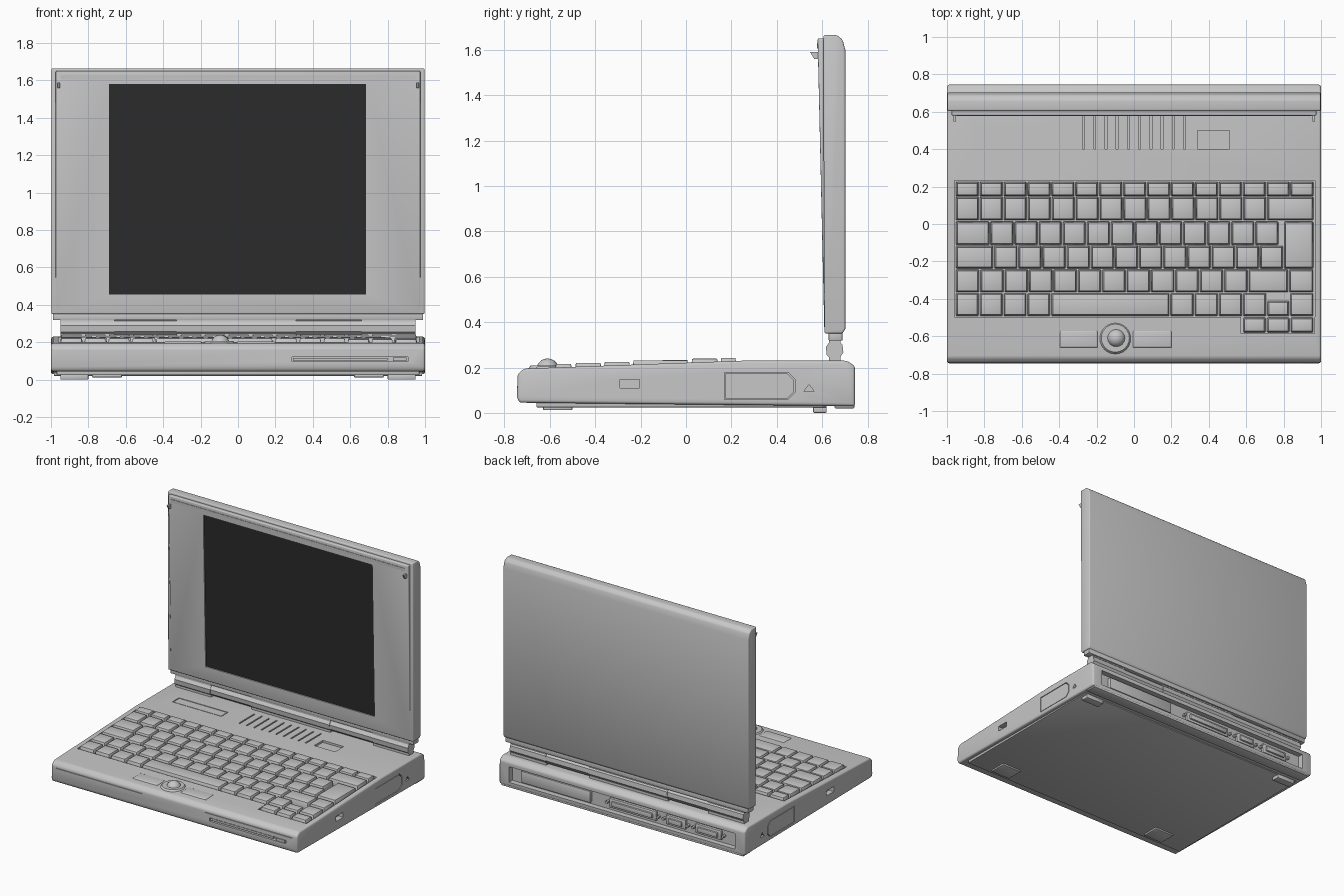
import bpy, bmesh, math
from mathutils import Vector

if "Cube" in bpy.data.objects:
    bpy.data.objects.remove(bpy.data.objects["Cube"])


def material(name, value):
    m = bpy.data.materials.new(name)
    m.use_nodes = True
    m.diffuse_color = (value, value, value, 1)
    m.node_tree.nodes["Principled BSDF"].inputs["Base Color"].default_value = (value, value, value, 1)
    return m


GREY = material("case grey", 0.57)
DARK = material("screen black", 0.024)


def activate(ob):
    bpy.ops.object.select_all(action="DESELECT")
    ob.select_set(True)
    bpy.context.view_layer.objects.active = ob


def smooth(ob):
    activate(ob)
    bpy.ops.object.shade_smooth_by_angle(angle=math.radians(35))


def apply(ob, mod):
    activate(ob)
    bpy.ops.object.modifier_apply(modifier=mod.name)


def finish(name, bm, mat=GREY, bevel=0, segments=2):
    bmesh.ops.recalc_face_normals(bm, faces=bm.faces)
    mesh = bpy.data.meshes.new(name)
    bm.to_mesh(mesh)
    bm.free()
    mesh.materials.append(mat)
    ob = bpy.data.objects.new(name, mesh)
    bpy.context.collection.objects.link(ob)
    if bevel:
        mod = ob.modifiers.new("bevel", "BEVEL")
        mod.width, mod.segments, mod.limit_method, mod.angle_limit = bevel, segments, "ANGLE", 0.6
        apply(ob, mod)
    smooth(ob)
    return ob


def add_box(bm, x, y, z, taper=0):
    """Box from (min, max) pairs, its top drawn in by taper."""
    verts = bmesh.ops.create_cube(bm, size=1)["verts"]
    for v in verts:
        s = [1 if c > 0 else 0 for c in v.co]
        t = taper * s[2]
        v.co = Vector((x[s[0]] + t * (1 - 2 * s[0]), y[s[1]] + t * (1 - 2 * s[1]), z[s[2]]))


def boxes(name, specs, mat=GREY, bevel=0):
    bm = bmesh.new()
    for spec in specs:
        add_box(bm, *spec)
    return finish(name, bm, mat, bevel)


def prism(name, profile, x0, x1, mat=GREY, bevel=0, segments=3):
    """A (y, z) profile drawn out along x."""
    bm = bmesh.new()
    ends = [[bm.verts.new((x, y, z)) for y, z in profile] for x in (x0, x1)]
    for ring in ends:
        bm.faces.new(ring)
    for i in range(len(profile)):
        bm.faces.new((ends[0][i - 1], ends[0][i], ends[1][i], ends[1][i - 1]))
    return finish(name, bm, mat, bevel, segments)


def cut(ob, cutter):
    mod = ob.modifiers.new("cut", "BOOLEAN")
    mod.object, mod.operation, mod.solver = cutter, "DIFFERENCE", "EXACT"
    apply(ob, mod)
    bpy.data.objects.remove(cutter)
    smooth(ob)


def mirrored(spec):
    (a, b), y, z = spec
    return [spec, ((-b, -a), y, z)]


def deck(y):
    return 0.195 + 0.035 * min(1, (y + 0.72) / 0.97)


# Base case with its sloping deck
base = prism("base_case", [(-0.735, 0.045), (-0.745, 0.07), (-0.742, 0.17), (-0.715, 0.195), (0.25, 0.23),
                           (0.71, 0.23), (0.745, 0.205), (0.745, 0.03)], -1, 1, bevel=0.012)

# Keyboard well, speaker slots and deck recesses
cut(base, boxes("well_cutter", [((-0.96, 0.967), (-0.497, 0.232), (0.18, 0.3))]))
cut(base, boxes("arrow_well_cutter", [((0.573, 0.966), (-0.585, -0.48), (0.182, 0.31))]))
slots = [((x - 0.005, x + 0.005), (0.4, 0.58), (0.21, 0.3)) for x in [-0.27 + 0.06 * i for i in range(10)]]
slots += [((0.34, 0.51), (0.4, 0.5), (0.215, 0.3)), ((-0.83, -0.43), (0.42, 0.5), (0.222, 0.3))]
cut(base, boxes("deck_cutter", slots))
boxes("status_window", [((-0.824, -0.436), (0.426, 0.494), (0.218, 0.229))])

# Front seams and disk slot
cut(base, boxes("front_cutter", [((-0.96, -0.26), (-0.8, -0.737), (0.15, 0.155)),
                                 ((0.25, 0.96), (-0.8, -0.737), (0.15, 0.155)),
                                 ((0.29, 0.91), (-0.8, -0.72), (0.097, 0.122))]))
boxes("disk_flap", [((0.295, 0.8), (-0.738, -0.715), (0.103, 0.117))])
boxes("eject_button", [((0.83, 0.9), (-0.745, -0.715), (0.1, 0.119))])


# Side sockets, vents and bays
def bay(inset):
    y0, y1, z0, z1 = 0.17 + inset, 0.48 - inset, 0.06 + inset, 0.178 - inset
    return [(y0, z0), (y1 - 0.03, z0), (y1, z0 + 0.03), (y1, z1 - 0.03), (y1 - 0.03, z1), (y0, z1)]


for name, x0, x1, inner in (("right", -1.1, -0.985, -0.96), ("left", 0.985, 1.1, 0.96)):
    cut(base, prism("bay_cutter", bay(0), x0, x1))
    cut(base, prism("vent_cutter", [(0.52, 0.095), (0.565, 0.095), (0.542, 0.125)], x0, x1))
    prism(name + "_bay_cover", bay(0.004), inner, math.copysign(0.999, inner))
cut(base, boxes("socket_cutter", mirrored(((0.96, 1.1), (-0.29, -0.205), (0.11, 0.147)))))

# Rear recess with covers and ports
cut(base, boxes("rear_cutter", [((-0.92, 0.92), (0.705, 0.9), (0.06, 0.175))]))
boxes("rear_port_cover", [((0.27, 0.83), (0.69, 0.73), (0.075, 0.16))], bevel=0.005)
ports = [(-0.26, 0.12), (-0.5, -0.34), (-0.79, -0.58)]
boxes("port_shells", [(p, (0.69, 0.722), (0.08, 0.15)) for p in ports], bevel=0.005)
boxes("port_plugs", [((a + 0.025, b - 0.025), (0.7, 0.735), (0.098, 0.132)) for a, b in ports], bevel=0.004)
bm = bmesh.new()
for a, b in ports:
    for x in (a - 0.018, b + 0.018):
        made = bmesh.ops.create_cone(bm, cap_ends=True, segments=6, radius1=0.011, radius2=0.011, depth=0.03)
        for v in made["verts"]:
            v.co = Vector((x + v.co.x, 0.715 + v.co.z, 0.115 + v.co.y))
finish("port_screws", bm)

# Underside
boxes("bottom_panel", [((-0.97, 0.97), (-0.66, 0.62), (0.024, 0.06))], bevel=0.006)
boxes("rear_ledge", [((-0.985, 0.985), (0.655, 0.742), (0.02, 0.05))], bevel=0.005)
boxes("feet", mirrored(((0.62, 0.78), (-0.63, -0.5), (0.012, 0.03))) + mirrored(((0.8, 0.95), (0.56, 0.62), (0, 0.03))),
      bevel=0.006)

# Keys: each row gives its y range and runs of (x start, x end, count)
rows = [(0.148, 0.225, [(-0.955, 0.962, 15)]),
        (0.02, 0.145, [(-0.955, 0.71, 13), (0.71, 0.962, 1)]),
        (-0.112, 0.013, [(-0.955, -0.77, 1), (-0.77, 0.775, 12)]),
        (-0.238, -0.117, [(-0.955, -0.75, 1), (-0.75, 0.8, 12)]),
        (-0.238, 0.013, [(0.8, 0.962, 1)]),
        (-0.365, -0.243, [(-0.955, 0.61, 12), (0.61, 0.827, 1), (0.827, 0.962, 1)]),
        (-0.492, -0.37, [(-0.955, -0.445, 4), (-0.445, 0.192, 1), (0.192, 0.71, 4), (0.832, 0.962, 1)]),
        (-0.492, -0.412, [(0.71, 0.832, 1)]),
        (-0.58, -0.5, [(0.58, 0.962, 3)])]
bm = bmesh.new()
for y0, y1, runs in rows:
    for start, end, count in runs:
        pitch = (end - start) / count
        for i in range(count):
            x = start + i * pitch
            add_box(bm, (x + 0.003, x + pitch - 0.003), (y0, y1), (0.175, deck((y0 + y1) / 2) + 0.015), 0.007)
finish("keys", bm, bevel=0.004)

# Pointing ball with its buttons
bm = bmesh.new()
bmesh.ops.create_cone(bm, cap_ends=True, segments=24, radius1=0.085, radius2=0.075, depth=0.012)
bmesh.ops.translate(bm, vec=(-0.1, -0.61, deck(-0.61) + 0.003), verts=bm.verts)
finish("ball_ring", bm)
bm = bmesh.new()
bmesh.ops.create_uvsphere(bm, u_segments=16, v_segments=10, radius=0.05)
bmesh.ops.translate(bm, vec=(-0.095, -0.61, 0.19), verts=bm.verts)
finish("pointing_ball", bm)
boxes("pointer_buttons", [(x, (-0.665, -0.565), (0.19, deck(-0.61) + 0.005), 0.008)
                          for x in ((-0.4, -0.19), (-0.01, 0.205))], bevel=0.004)


# Lid shell and sloping bezel
def bezel_y(z):
    return 0.61 - 0.03 * (z - 0.35) / 1.3


def slab(name, x0, x1, z0, z1, front, back, mat=GREY):
    """Slab parallel to the bezel face."""
    return prism(name, [(bezel_y(z0) + front, z0), (bezel_y(z0) + back, z0),
                        (bezel_y(z1) + back, z1), (bezel_y(z1) + front, z1)], x0, x1, mat)


shell = prism("lid_shell", [(0.61, 0.35), (0.69, 0.35), (0.702, 0.37), (0.702, 1.6), (0.69, 1.645), (0.665, 1.665),
                            (0.605, 1.665)], -0.998, 0.998, bevel=0.008)
bezel = prism("screen_bezel", [(0.64, 0.355), (bezel_y(0.355), 0.355), (bezel_y(1.65), 1.65), (0.64, 1.65)],
              -0.975, 0.975, bevel=0.006)
for part in (bezel, shell):
    cut(part, slab("screen_cutter", -0.69, 0.685, 0.455, 1.58, -0.05, 0.014))
slab("screen", -0.69, 0.685, 0.455, 1.58, 0.008, 0.016, DARK)
slab("top_seam_strip", -0.95, 0.95, 1.605, 1.628, -0.003, 0.01)

# Lid catches
for name, x in (("right_catch", -0.965), ("left_catch", 0.955)):
    prism(name, [(0.6, 1.56), (0.565, 1.56), (0.547, 1.59), (0.6, 1.59)], x, x + 0.012)

# Hinge barrels and the lid's lower lip
boxes("lid_lower_lip", [((-0.99, 0.99), (0.628, 0.69), (0.318, 0.36))], bevel=0.005)
spans = {"right_hinge": (-0.95, -0.66), "middle_hinge": (-0.33, 0.31), "left_hinge": (0.66, 0.95)}
for name, (x0, x1), r in [(n, s, 0.046) for n, s in spans.items()] + [("hinge_rod", (-0.94, 0.94), 0.042)]:
    ring = [(0.655 + r * 0.87 * math.cos(a), 0.278 + r * math.sin(a))
            for a in [math.radians(30 + 45 * i) for i in range(8)]]
    prism(name, ring, x0, x1)
boxes("hinge_mounts", [(x, (0.63, 0.68), (0.22, 0.33)) for x in spans.values()])
